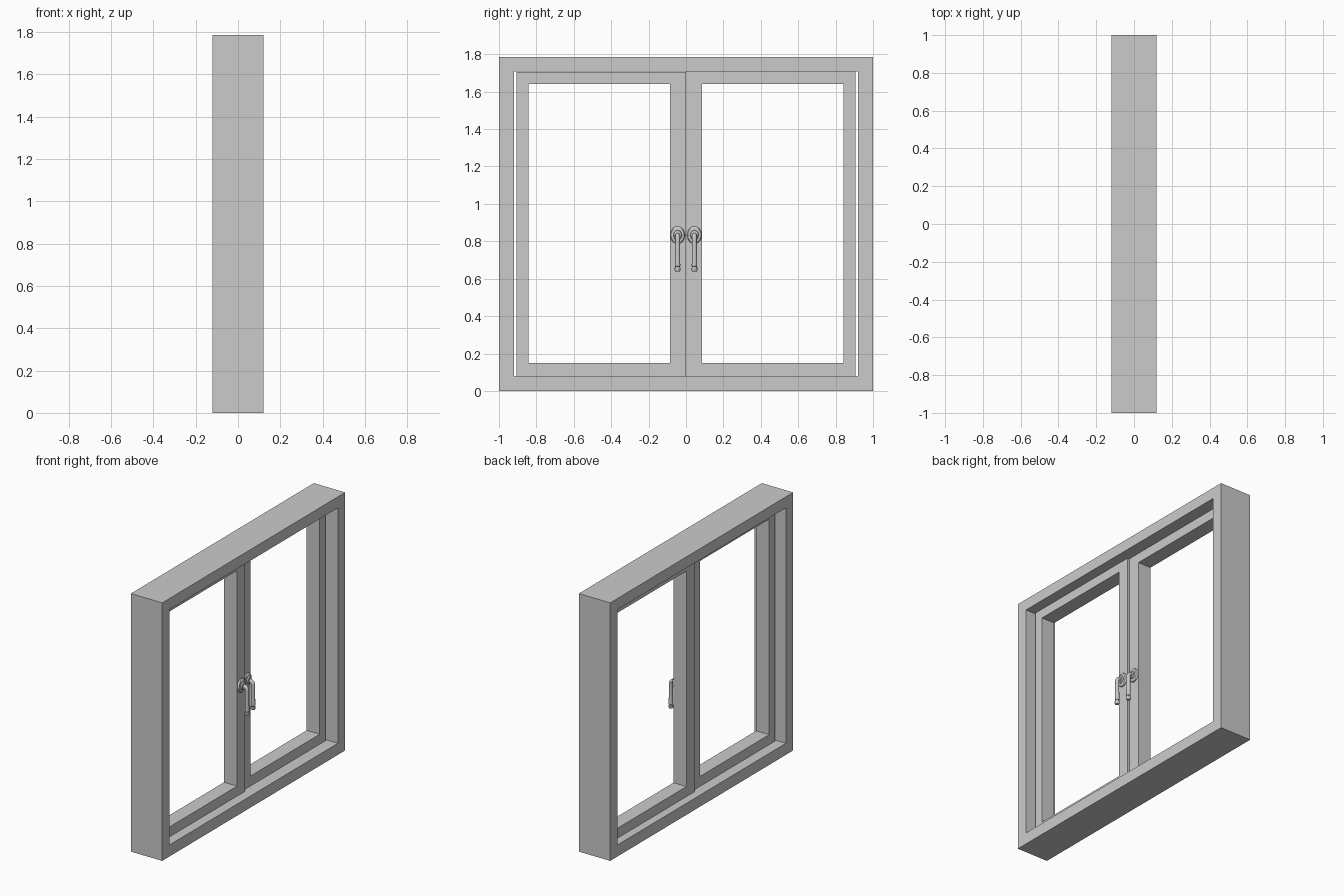
import bpy, bmesh, math
from mathutils import Matrix, Vector

if "Cube" in bpy.data.objects:
    bpy.data.objects.remove(bpy.data.objects["Cube"])


def finish(name, bm, smooth=False):
    bmesh.ops.recalc_face_normals(bm, faces=bm.faces)
    me = bpy.data.meshes.new(name)
    bm.to_mesh(me)
    bm.free()
    ob = bpy.data.objects.new(name, me)
    bpy.context.collection.objects.link(ob)
    if smooth:
        bpy.context.view_layer.objects.active = ob
        bpy.ops.object.select_all(action='DESELECT')
        ob.select_set(True)
        bpy.ops.object.shade_smooth_by_angle(angle=math.radians(40))
    return ob


def ring_frame(name, outer, inner, x0, x1):
    """Rectangular frame; outer and inner are (y0, z0, y1, z1)."""
    bm = bmesh.new()

    def loop(r, x):
        y0, z0, y1, z1 = r
        return [bm.verts.new((x, y, z)) for y, z in ((y0, z0), (y1, z0), (y1, z1), (y0, z1))]

    loops = [loop(outer, x0), loop(outer, x1), loop(inner, x1), loop(inner, x0)]
    for a, b in zip(loops, loops[1:] + loops[:1]):
        for i in range(4):
            j = (i + 1) % 4
            bm.faces.new((a[i], a[j], b[j], b[i]))
    return finish(name, bm)


def rosette(name, x, y, z):
    """Oval back plate with a collar, lathed around the x axis."""
    profile = [(0.0, 1.0), (0.008, 1.0), (0.013, 0.9), (0.015, 0.58), (0.024, 0.52), (0.026, 0.3)]
    n = 32
    bm = bmesh.new()
    loops = []
    for h, s in profile:
        loops.append([bm.verts.new((x + h,
                                    y + 0.039 * s * math.cos(2 * math.pi * i / n),
                                    z + 0.047 * s * math.sin(2 * math.pi * i / n))) for i in range(n)])
    for a, b in zip(loops, loops[1:]):
        for i in range(n):
            j = (i + 1) % n
            bm.faces.new((a[i], a[j], b[j], b[i]))
    bm.faces.new(loops[0])
    bm.faces.new(loops[-1])
    return finish(name, bm, True)


def lever(name, x, y, z):
    """Neck that leaves the plate, bends down and ends in a ringed grip."""
    path = [(0.0, 0.0, 0.0115), (0.036, 0.0, 0.0115)]
    for k in range(1, 9):                       # quarter bend
        a = math.pi / 2 * k / 8
        path.append((0.036 + 0.024 * math.sin(a), -0.024 * (1 - math.cos(a)), 0.0125))
    path += [(0.060, -0.10, 0.013), (0.060, -0.165, 0.0145), (0.060, -0.167, 0.0125),
             (0.060, -0.172, 0.0125), (0.060, -0.174, 0.0155), (0.060, -0.188, 0.0155),
             (0.060, -0.194, 0.012)]
    n = 20
    bm = bmesh.new()
    loops = []
    for i, (px, pz, r) in enumerate(path):
        p, q = path[max(i - 1, 0)], path[min(i + 1, len(path) - 1)]
        t = Vector((q[0] - p[0], 0, q[1] - p[1])).normalized()
        side = Vector((0, 1, 0))
        up = t.cross(side)
        c = Vector((x + px, y, z + pz))
        loops.append([bm.verts.new(c + r * (side * math.cos(2 * math.pi * k / n)
                                            + up * math.sin(2 * math.pi * k / n))) for k in range(n)])
    for a, b in zip(loops, loops[1:]):
        for i in range(n):
            j = (i + 1) % n
            bm.faces.new((a[i], a[j], b[j], b[i]))
    bm.faces.new(loops[0])
    bm.faces.new(loops[-1])
    return finish(name, bm, True)


# Fixed outer frame
ring_frame("outer_frame", (-1, 0, 1, 1.785), (-0.92, 0.08, 0.92, 1.708), -0.12, 0.12)

# Two sashes, slightly offset in depth
sashes = [("left", (-0.907, 0.081, -0.001, 1.704), (-0.842, 0.15, -0.086, 1.64), 0.003, -0.045),
          ("right", (0.001, 0.081, 0.907, 1.707), (0.086, 0.15, 0.842, 1.64), -0.014, 0.045)]
for side, outer, inner, xc, hy in sashes:
    ring_frame(side + "_sash", outer, inner, xc - 0.05, xc + 0.05)
    # Handle on the inside face
    rosette(side + "_handle_plate", xc + 0.05, hy, 0.833)
    lever(side + "_handle_lever", xc + 0.05 - 0.012, hy, 0.833)
